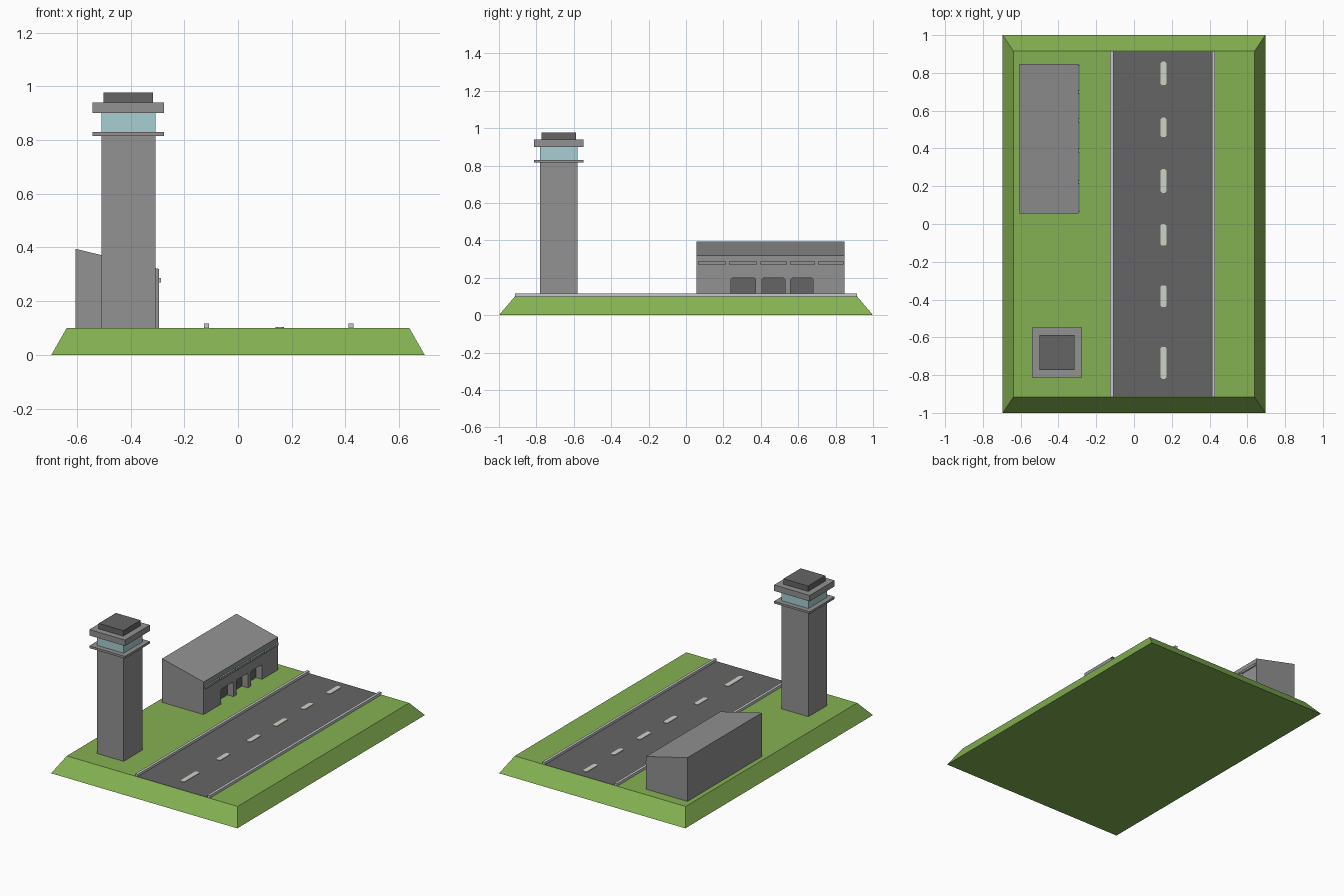
import bpy, bmesh
from mathutils import Vector

if "Cube" in bpy.data.objects:
    bpy.data.objects.remove(bpy.data.objects["Cube"])


def material(name, rgb):
    m = bpy.data.materials.new(name)
    lin = [((c / 255 + 0.055) / 1.055) ** 2.4 for c in rgb]
    m.diffuse_color = (*lin, 1)
    m.use_nodes = True
    m.node_tree.nodes["Principled BSDF"].inputs["Base Color"].default_value = m.diffuse_color
    return m


GRASS = material("grass_green", (132, 177, 82))
GREY = material("concrete_grey", (146, 146, 146))
DARK = material("asphalt_grey", (101, 101, 101))
GLASS = material("pale_glass", (168, 207, 211))
WHITE = material("marking_white", (206, 212, 198))
RAIL = material("kerb_grey", (198, 200, 200))


def finish(name, bm, mats):
    bmesh.ops.recalc_face_normals(bm, faces=bm.faces)
    me = bpy.data.meshes.new(name)
    bm.to_mesh(me)
    bm.free()
    for m in mats:
        me.materials.append(m)
    ob = bpy.data.objects.new(name, me)
    bpy.context.collection.objects.link(ob)
    return ob


def add_prism(bm, pts, offset):
    """Extrude a planar polygon along an offset."""
    f = bm.faces.new([bm.verts.new(p) for p in pts])
    ext = bmesh.ops.extrude_face_region(bm, geom=[f], use_keep_orig=True)
    vs = [v for v in ext["geom"] if isinstance(v, bmesh.types.BMVert)]
    bmesh.ops.translate(bm, vec=Vector(offset), verts=vs)


def box(name, x, y, z, mat):
    bm = bmesh.new()
    pts = [(x[0], y[0], z[0]), (x[1], y[0], z[0]), (x[1], y[1], z[0]), (x[0], y[1], z[0])]
    add_prism(bm, pts, (0, 0, z[1] - z[0]))
    return finish(name, bm, [mat])


# Grass base with sloping sides
bm = bmesh.new()
bmesh.ops.create_cube(bm, size=2)
for v in bm.verts:
    top = v.co.z > 0
    v.co = (v.co.x * (0.638 if top else 0.695), v.co.y * (0.915 if top else 1.0), 0.1 if top else 0)
finish("grass_base", bm, [GRASS])

# Runway with raised kerbs and centre dashes
box("runway", (-0.12, 0.42), (-0.914, 0.914), (0.099, 0.101), DARK)
for side, x in (("left", -0.117), ("right", 0.421)):
    box(side + "_kerb", (x - 0.009, x + 0.009), (-0.915, 0.915), (0.098, 0.117), RAIL)
dashes = [(-0.82, -0.65), (-0.44, -0.325), (-0.115, 0.0), (0.165, 0.29), (0.46, 0.563), (0.735, 0.86)]
for i, (a, b) in enumerate(dashes):
    bm = bmesh.new()
    c, w, n = 0.156, 0.016, 0.008
    pts = [(c - n, a), (c + n, a), (c + w, a + n), (c + w, b - n),
           (c + n, b), (c - n, b), (c - w, b - n), (c - w, a + n)]
    add_prism(bm, [(x, y, 0.1) for x, y in pts], (0, 0, 0.0045))
    finish(f"centre_dash_{i + 1}", bm, [WHITE])

# Control tower, stacked from square blocks
TX, TY = -0.408, -0.68
for name, h, z0, z1, mat in (
        ("tower_shaft", 0.1, 0.099, 0.815, GREY),
        ("tower_balcony", 0.133, 0.815, 0.83, GREY),
        ("tower_cab_glass", 0.1, 0.83, 0.9, GLASS),
        ("tower_eave", 0.133, 0.9, 0.94, GREY),
        ("tower_roof_cap", 0.092, 0.94, 0.977, DARK)):
    box(name, (TX - h, TX + h), (TY - h, TY + h), (z0, z1), mat)

# Terminal body with a sloping roof
X0, X1, DEPTH = -0.605, -0.295, 0.045
bm = bmesh.new()
add_prism(bm, [(X0, 0.055, 0.1), (X1, 0.055, 0.1), (X1, 0.055, 0.32), (X0, 0.055, 0.395)], (0, 0.793, 0))
terminal = finish("terminal_building", bm, [GREY, DARK])

# Doorways cut into the runway side
bm = bmesh.new()
c = 0.008
for a, b in ((0.24, 0.372), (0.405, 0.528), (0.56, 0.678)):
    pts = [(a, 0.05), (b, 0.05), (b, 0.2 - c), (b - c, 0.2), (a + c, 0.2), (a, 0.2 - c)]
    add_prism(bm, [(X1 - DEPTH, y, z) for y, z in pts], (DEPTH + 0.05, 0, 0))
cutter = finish("doorway_cutter", bm, [GREY])
cutter.hide_render = True
mod = terminal.modifiers.new("doorways", "BOOLEAN")
mod.operation, mod.solver, mod.object = "DIFFERENCE", "EXACT", cutter
bpy.context.view_layer.objects.active = terminal
bpy.ops.object.modifier_apply(modifier=mod.name)
bpy.data.objects.remove(cutter)
for p in terminal.data.polygons:
    p.material_index = int(p.normal.x > 0.9 and p.center.x < X1 - DEPTH / 2)

# Window ledges: grey fronts, glass on the other faces
for i, (a, b) in enumerate(((0.064, 0.214), (0.23, 0.38), (0.397, 0.54), (0.556, 0.69), (0.706, 0.842))):
    ob = box(f"window_ledge_{i + 1}", (X1 - 0.002, X1 + 0.009), (a, b), (0.27, 0.286), GLASS)
    ob.data.materials.append(GREY)
    for p in ob.data.polygons:
        p.material_index = int(p.normal.x > 0.9)
